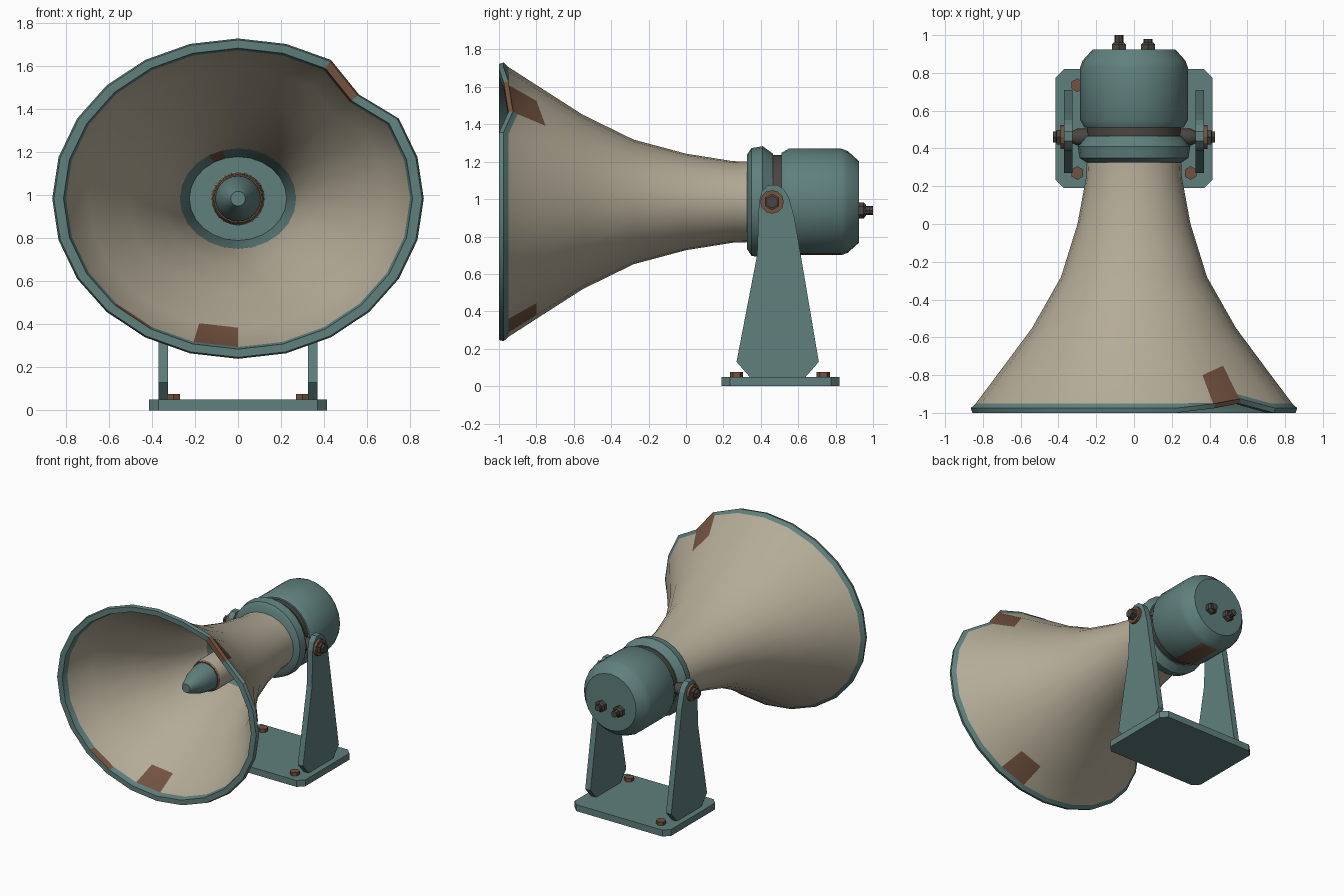
import bpy, bmesh, math
from mathutils import Vector

cube = bpy.data.objects.get("Cube")
if cube:
    bpy.data.objects.remove(cube)

AXIS_Z = 0.985
SIDES = 24


def material(name, rgb):
    m = bpy.data.materials.new(name)
    m.use_nodes = True
    m.diffuse_color = (*rgb, 1)
    bsdf = m.node_tree.nodes["Principled BSDF"]
    bsdf.inputs["Base Color"].default_value = (*rgb, 1)
    bsdf.inputs["Roughness"].default_value = 0.7
    return m


cream = material("weathered_cream", (0.46, 0.41, 0.31))
teal = material("teal_paint", (0.115, 0.215, 0.205))
rust = material("rust", (0.17, 0.085, 0.05))
iron = material("dark_iron", (0.07, 0.06, 0.052))


def finish(name, bm, mats, smooth=None):
    bmesh.ops.recalc_face_normals(bm, faces=bm.faces)
    mesh = bpy.data.meshes.new(name)
    bm.to_mesh(mesh)
    bm.free()
    for m in mats:
        mesh.materials.append(m)
    ob = bpy.data.objects.new(name, mesh)
    bpy.context.collection.objects.link(ob)
    if smooth:
        bpy.ops.object.select_all(action="DESELECT")
        ob.select_set(True)
        bpy.context.view_layer.objects.active = ob
        bpy.ops.object.shade_smooth_by_angle(angle=math.radians(smooth))
    return ob


def lathe(name, profile, mats, paint=None, stretch=1.0, sides=SIDES, axis="Y",
          centre=(0, 0, AXIS_Z), smooth=None, deform=None):
    """Turn (position, radius) points about an axis; paint(band, side) picks a slot."""
    bm = bmesh.new()
    c = Vector(centre)
    rings = []
    for k, (t, r) in enumerate(profile):
        ring = []
        for i in range(sides):
            a = math.tau * i / sides
            s, h = r * stretch * math.sin(a), r * math.cos(a)
            p = {"X": (t, s, h), "Y": (s, t, h), "Z": (s, h, t)}[axis]
            p = Vector(p)
            if deform:
                p = deform(k, i, p)
            ring.append(bm.verts.new(p + c))
        rings.append(ring)
    for k in range(len(rings) - 1):
        for i in range(sides):
            j = (i + 1) % sides
            f = bm.faces.new((rings[k][i], rings[k][j], rings[k + 1][j], rings[k + 1][i]))
            f.material_index = paint(k, i) if paint else 0
    for k, ring in ((0, rings[0]), (len(rings) - 1, rings[-1])):
        f = bm.faces.new(ring)
        f.material_index = paint(k, -1) if paint else 0
    return finish(name, bm, mats, smooth)


def prism(name, outline, lo, hi, axis, mat):
    """Extrude a 2D outline between lo and hi along X or Z."""
    bm = bmesh.new()
    place = (lambda t, u, v: (t, u, v)) if axis == "X" else (lambda t, u, v: (u, v, t))
    a = [bm.verts.new(place(lo, u, v)) for u, v in outline]
    b = [bm.verts.new(place(hi, u, v)) for u, v in outline]
    bm.faces.new(a)
    bm.faces.new(b)
    for i in range(len(a)):
        j = (i + 1) % len(a)
        bm.faces.new((a[i], a[j], b[j], b[i]))
    return finish(name, bm, [mat])


# Horn: elliptical double-walled flare with painted rim, rust patches and a dented edge
horn_profile = [(0.34, 0.215), (0.25, 0.218), (0, 0.258), (-0.28, 0.333), (-0.55, 0.465),
                (-0.8, 0.625), (-0.95, 0.722), (-0.975, 0.745), (-1, 0.738), (-1, 0.70),
                (-0.955, 0.69), (-0.8, 0.60), (-0.55, 0.44), (-0.28, 0.308), (0, 0.233),
                (0.28, 0.195)]
RUST_SPOTS = {(5, 2), (6, 2), (7, 2), (8, 2), (9, 2), (5, 10), (10, 12), (9, 14), (14, 22)}


def horn_paint(band, side):
    if (band, side) in RUST_SPOTS:
        return 2
    return 1 if 6 <= band <= 9 or band >= 14 else 0


def horn_dent(ring, side, p):
    if side == 3 and 5 <= ring <= 11:
        return Vector((p.x * 0.92, p.y + 0.05, p.z * 0.92))
    if side == 2 and 7 <= ring <= 9:
        return p + Vector((0, 0.025, 0))
    return p


lathe("horn", horn_profile, [cream, teal, rust], horn_paint, stretch=1.16,
      smooth=35, deform=horn_dent)

# Central plug inside the horn
lathe("plug_tube", [(0.3, 0.125), (-0.36, 0.122), (-0.4, 0.115)], [cream], smooth=35)
lathe("plug_ring", [(-0.39, 0.118), (-0.405, 0.112)], [rust], smooth=35)
lathe("plug_tip", [(-0.38, 0.107), (-0.42, 0.105), (-0.52, 0.085), (-0.62, 0.045), (-0.64, 0.034)],
      [teal], smooth=35)

# Collar, neck band and driver housing
lathe("collar", [(0.325, 0.25), (0.35, 0.288), (0.41, 0.298), (0.435, 0.28), (0.465, 0.258)],
      [teal], smooth=35)
lathe("neck_band", [(0.45, 0.25), (0.53, 0.25)], [iron], smooth=35)
lathe("driver_housing", [(0.51, 0.262), (0.55, 0.285), (0.83, 0.285), (0.865, 0.272), (0.925, 0.218)],
      [teal, rust], lambda k, i: int(k == 1 and i in (11, 12)), smooth=40)

# Rear terminals
for label, x, end in (("right", -0.08, 1.0), ("left", 0.075, 0.98)):
    lathe(label + "_terminal_nut", [(0.92, 0.043), (0.95, 0.043), (0.962, 0.03)], [iron],
          sides=6, centre=(x, 0, 0.94))
    lathe(label + "_terminal_pin", [(0.95, 0.024), (end, 0.024)], [iron],
          sides=8, centre=(x, 0, 0.94))

# Base plate with clipped corners
W, Y0, Y1, C = 0.415, 0.19, 0.82, 0.045
plate = [(-W + C, Y0), (W - C, Y0), (W, Y0 + C), (W, Y1 - C),
         (W - C, Y1), (-W + C, Y1), (-W, Y1 - C), (-W, Y0 + C)]
prism("base_plate", plate, 0, 0.05, "Z", teal)

# Bracket arms with pivot hardware
arm = [(0.34, 0.05), (0.64, 0.05), (0.71, 0.13), (0.58, 0.9), (0.55, 1.01), (0.525, 1.05),
       (0.49, 1.075), (0.44, 1.075), (0.405, 1.04), (0.39, 0.98), (0.38, 0.7), (0.27, 0.13)]
for label, s in (("left", 1), ("right", -1)):
    pivot = (0, 0.46, AXIS_Z)
    prism(label + "_bracket_arm", arm, s * 0.325, s * 0.37, "X", teal)
    lathe(label + "_pivot_spacer", [(s * 0.24, 0.045), (s * 0.30, 0.045), (s * 0.33, 0.03)],
          [iron], sides=12, axis="X", centre=pivot, smooth=35)
    lathe(label + "_pivot_washer", [(s * 0.365, 0.063), (s * 0.39, 0.063)],
          [rust], sides=12, axis="X", centre=pivot)
    lathe(label + "_pivot_nut", [(s * 0.385, 0.044), (s * 0.41, 0.044), (s * 0.412, 0.034),
                                 (s * 0.43, 0.034)],
          [iron], sides=6, axis="X", centre=pivot)

# Anchor bolts; one corner has lost its bolt
for label, x, y in (("front_left", 0.3, 0.27), ("front_right", -0.3, 0.27),
                    ("rear_right", -0.3, 0.735)):
    lathe(label + "_anchor_bolt", [(0.045, 0.036), (0.076, 0.036)], [rust],
          sides=6, axis="Z", centre=(x, y, 0))
